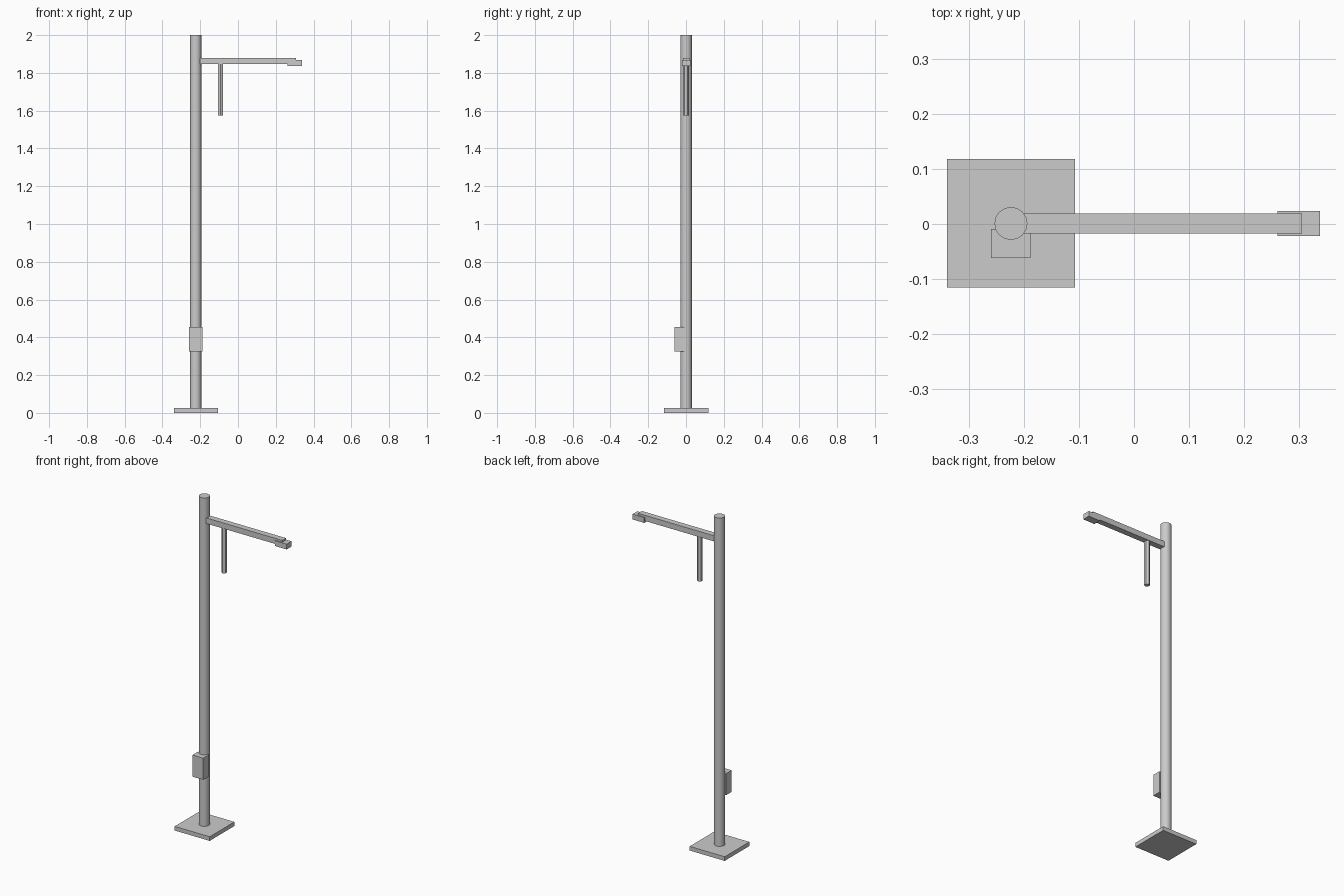
import bpy
import math

if "Cube" in bpy.data.objects:
    bpy.data.objects.remove(bpy.data.objects["Cube"])


def box(name, x, y, z):
    """Box from (min, max) ranges on each axis."""
    mid = [(a + b) / 2 for a, b in (x, y, z)]
    bpy.ops.mesh.primitive_cube_add(size=1, location=mid)
    ob = bpy.context.object
    ob.name = name
    ob.scale = [b - a for a, b in (x, y, z)]
    bpy.ops.object.transform_apply(location=False, rotation=False, scale=True)
    return ob


def rod(name, sides, radius, x, y, z):
    """Upright prism between two heights."""
    bpy.ops.mesh.primitive_cylinder_add(
        vertices=sides, radius=radius, depth=z[1] - z[0],
        location=(x, y, (z[0] + z[1]) / 2))
    ob = bpy.context.object
    ob.name = name
    return ob


# Square foot and round mast
box("base_plate", (-0.34, -0.107), (-0.116, 0.118), (0, 0.025))
rod("pole", 16, 0.03, -0.224, 0.001, (0.02, 2.0))
bpy.ops.object.shade_smooth_by_angle(angle=math.radians(35))

# Control box on the front of the mast
box("control_box", (-0.26, -0.188), (-0.062, -0.009), (0.325, 0.455))

# Horizontal arm with end head
box("arm", (-0.21, 0.306), (-0.017, 0.019), (1.846, 1.88))
box("arm_head", (0.261, 0.339), (-0.022, 0.024), (1.836, 1.868))

# Six-sided rod hanging under the arm
rod("hanging_rod", 6, 0.0155, -0.092, 0.0, (1.575, 1.85))
